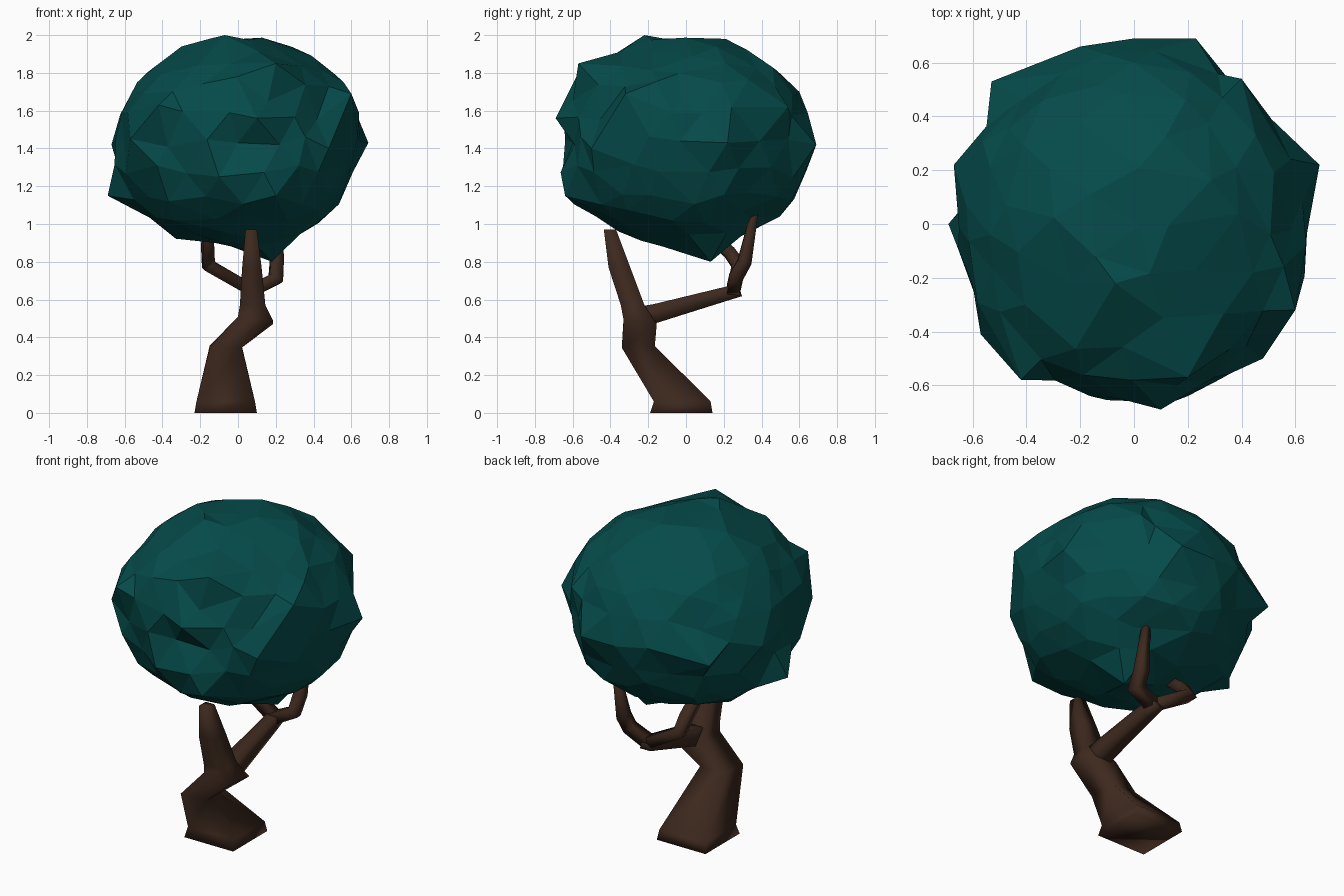
import bpy, bmesh, math, random
from mathutils import Vector

if "Cube" in bpy.data.objects:
    bpy.data.objects.remove(bpy.data.objects["Cube"])

random.seed(11)


def material(name, rgb):
    m = bpy.data.materials.new(name)
    m.diffuse_color = (*rgb, 1)
    m.use_nodes = True
    m.node_tree.nodes["Principled BSDF"].inputs["Base Color"].default_value = m.diffuse_color
    return m


BARK = material("dark_brown_bark", (0.047, 0.022, 0.013))
LEAF = material("teal_leaves", (0.0015, 0.070, 0.068))


def finish(bm, name, mat, smooth):
    bmesh.ops.recalc_face_normals(bm, faces=bm.faces)
    for f in bm.faces:
        f.smooth = smooth
    me = bpy.data.meshes.new(name)
    bm.to_mesh(me)
    bm.free()
    me.materials.append(mat)
    ob = bpy.data.objects.new(name, me)
    bpy.context.collection.objects.link(ob)
    return ob


def loft(name, rings):
    """Skin a list of four-cornered rings into a closed limb."""
    bm = bmesh.new()
    loops = [[bm.verts.new(p) for p in r] for r in rings]
    for a, b in zip(loops, loops[1:]):
        for i in range(4):
            j = (i + 1) % 4
            bm.faces.new((a[i], a[j], b[j], b[i]))
    bm.faces.new(loops[0])
    bm.faces.new(loops[-1])
    return finish(bm, name, BARK, True)


def box_ring(x0, x1, y0, y1, z, tx=0.0, ty=0.0):
    """Axis-aligned square ring; tx and ty raise its +x and +y sides."""
    cs = ((x0, y0, -1, -1), (x1, y0, 1, -1), (x1, y1, 1, 1), (x0, y1, -1, 1))
    return [Vector((x, y, z + sx * tx + sy * ty)) for x, y, sx, sy in cs]


def limb(name, path):
    """Square tube along (x, y, z, half width) points, wider at mitred bends."""
    pts = [Vector(p[:3]) for p in path]
    rings = []
    u = None
    for i, p in enumerate(pts):
        a = (p - pts[max(i - 1, 0)]).normalized()
        b = (pts[min(i + 1, len(pts) - 1)] - p).normalized()
        t = (a + b).normalized()
        if u is None:
            u = Vector((0, 1, 0)) if abs(t.x) > 0.8 else Vector((1, 0, 0))
        u = (u - t * u.dot(t)).normalized()      # carry the frame along
        v = t.cross(u)
        bend = b - a
        ring = []
        for sa, sb in ((-1, -1), (1, -1), (1, 1), (-1, 1)):
            off = (u * sa + v * sb) * path[i][3]
            if a.length and b.length and bend.length > 0.05:
                n = bend.normalized()
                off += n * off.dot(n) * (1 / max(0.6, a.dot(t)) - 1)
            ring.append(p + off)
        rings.append(ring)
    return loft(name, rings)


# Crooked trunk, square in section
loft("trunk", [
    box_ring(-0.23, 0.10, -0.19, 0.14, 0.0),
    box_ring(-0.22, 0.09, -0.17, 0.13, 0.06),
    box_ring(-0.15, 0.02, -0.34, -0.165, 0.35, 0.0, 0.005),
    box_ring(0.00, 0.185, -0.33, -0.155, 0.49, -0.01, -0.01),
    box_ring(0.01, 0.145, -0.345, -0.22, 0.57),
    box_ring(0.022, 0.125, -0.41, -0.295, 0.77),
    box_ring(0.04, 0.10, -0.435, -0.37, 0.97),
])

# Forked side branch
limb("side_branch", [(0.09, -0.26, 0.505, 0.055), (0.09, -0.16, 0.527, 0.05),
                     (0.075, 0.21, 0.63, 0.037), (0.07, 0.285, 0.65, 0.034)])
limb("right_twig", [(0.07, 0.25, 0.645, 0.034), (0.20, 0.26, 0.71, 0.032),
                    (0.205, 0.31, 0.80, 0.032), (0.215, 0.36, 1.05, 0.018)])
limb("left_twig", [(0.08, 0.25, 0.645, 0.032), (-0.155, 0.28, 0.78, 0.031),
                   (-0.16, 0.23, 0.85, 0.031), (-0.16, 0.05, 1.0, 0.028)])

# Leaf crown: jittered ball, rougher at the front, with pointed clumps
CENTRE, SIZE = Vector((0, 0, 1.43)), Vector((0.645, 0.645, 0.55))
tips = [
    # widest band
    (0.10, -0.69, 1.56), (-0.69, 0.0, 1.15), (0.69, 0.22, 1.43),
    (-0.42, -0.58, 1.63), (-0.57, -0.41, 1.45), (-0.67, 0.22, 1.42),
    (-0.53, 0.53, 1.38), (0.0, 0.69, 1.42), (0.23, 0.69, 1.42),
    (0.48, -0.50, 1.40), (-0.20, 0.66, 1.45),
    # front groove and ledge
    (0.0, -0.60, 1.43), (0.22, -0.59, 1.42), (-0.10, -0.655, 1.25),
    (0.20, -0.64, 1.15),
    # shoulders
    (0.20, -0.57, 1.85), (0.60, -0.32, 1.69), (0.40, 0.54, 1.62),
    (0.0, 0.60, 1.70),
    # top and underside
    (-0.07, -0.22, 2.0), (0.02, 0.21, 1.98), (0.18, 0.13, 0.80),
    (0.27, 0.33, 1.04),
]


def unit(p):
    q = Vector(p) - CENTRE
    return Vector([q[i] / SIZE[i] for i in range(3)])


guides = [(unit(t).normalized(), unit(t).length) for t in tips]
bm = bmesh.new()
bmesh.ops.create_icosphere(bm, subdivisions=3, radius=1)
for v in bm.verts:
    d = v.co.normalized()
    d = (d + Vector([random.uniform(-0.07, 0.07) for _ in range(3)])).normalized()
    full = 1 + 0.04 * math.sin(2 * math.acos(min(1, abs(d.z)))) ** 2
    # Gentle pull towards nearby tips
    total, wsum = 0.8 * full, 0.8
    for g, k in guides:
        w = math.exp(-(d.angle(g) / 0.17) ** 2)
        total += w * k
        wsum += w
    rough = 0.03 + 0.03 * max(0.0, -d.y)
    r = total / wsum * (1 + random.uniform(-rough, rough))
    v.co = CENTRE + Vector([d[i] * SIZE[i] * r for i in range(3)])
used = set()
for t in tips:
    p = Vector(t)
    v = min((w for w in bm.verts if w not in used), key=lambda w: (w.co - p).length)
    v.co = p
    used.add(v)
for v in bm.verts:
    v.co.x = max(-0.69, min(0.69, v.co.x))
    v.co.y = max(-0.69, min(0.69, v.co.y))
    v.co.z = min(v.co.z, 2.0)
# Merge near-flat triangles into larger facets
bmesh.ops.dissolve_limit(bm, angle_limit=math.radians(7), verts=bm.verts, edges=bm.edges)
finish(bm, "leaf_crown", LEAF, False)
